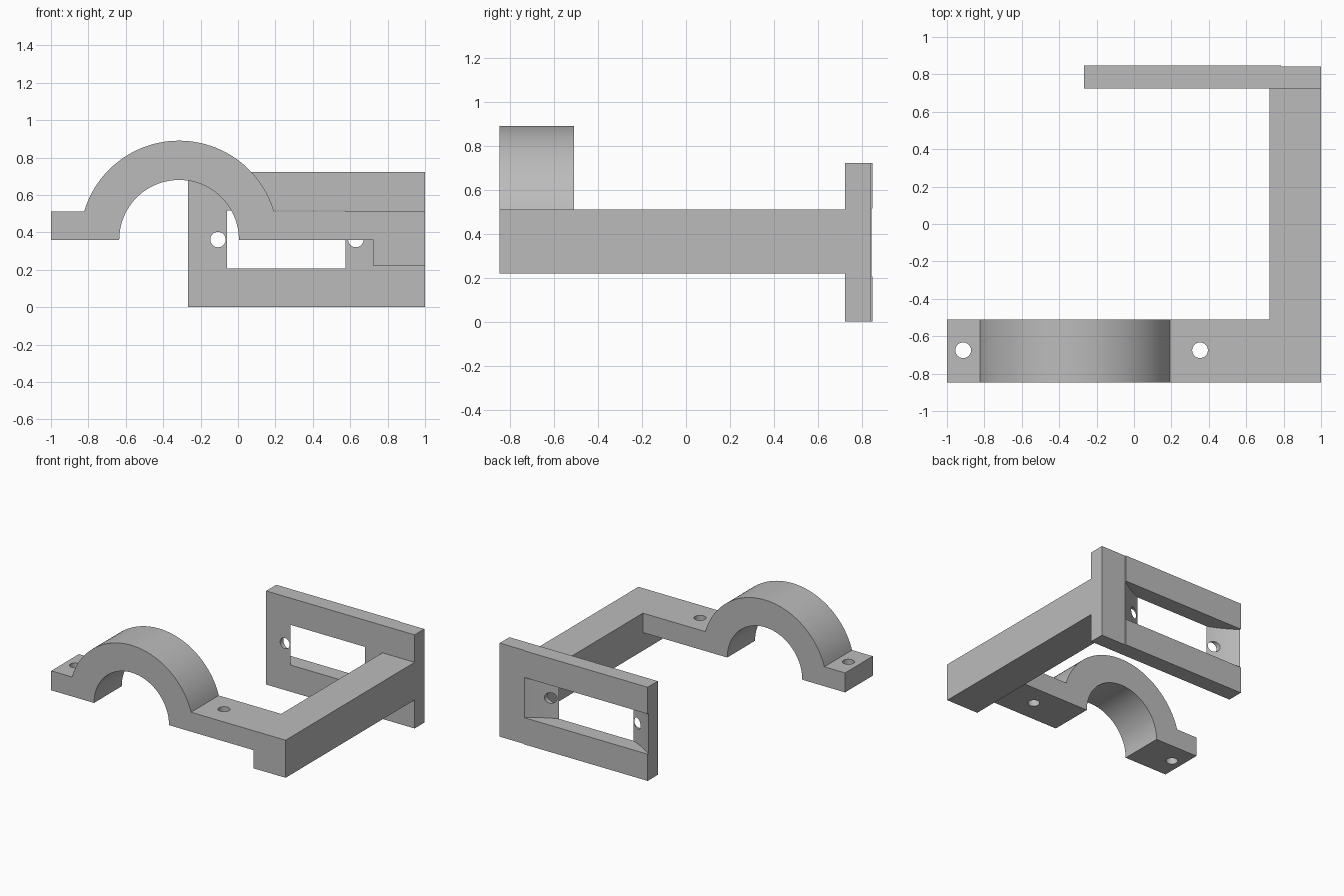
import bpy, bmesh, math
from mathutils import Matrix, Vector

if "Cube" in bpy.data.objects:
    bpy.data.objects.remove(bpy.data.objects["Cube"], do_unlink=True)

GREY = (0.5, 0.5, 0.5, 1.0)
mat = bpy.data.materials.new("plain grey")
mat.use_nodes = True
mat.diffuse_color = GREY
mat.node_tree.nodes["Principled BSDF"].inputs["Base Color"].default_value = GREY


def add_object(name, bm):
    bmesh.ops.recalc_face_normals(bm, faces=bm.faces)
    mesh = bpy.data.meshes.new(name)
    bm.to_mesh(mesh)
    bm.free()
    mesh.materials.append(mat)
    obj = bpy.data.objects.new(name, mesh)
    bpy.context.collection.objects.link(obj)
    return obj


def box(name, low, high):
    low, high = Vector(low), Vector(high)
    bm = bmesh.new()
    bmesh.ops.create_cube(bm, size=1, matrix=Matrix.Translation((low + high) / 2)
                          @ Matrix.Diagonal((*(high - low), 1)))
    return add_object(name, bm)


def cylinder(name, centre, radius, depth, along_y=False, sides=32):
    turn = Matrix.Rotation(math.pi / 2 if along_y else 0, 4, "X")
    bm = bmesh.new()
    bmesh.ops.create_cone(bm, cap_ends=True, segments=sides, radius1=radius, radius2=radius,
                          depth=depth, matrix=Matrix.Translation(centre) @ turn)
    return add_object(name, bm)


def combine(target, other, operation):
    mod = target.modifiers.new(operation.lower(), "BOOLEAN")
    mod.operation, mod.solver, mod.object = operation, "EXACT", other
    bpy.context.view_layer.objects.active = target
    bpy.ops.object.modifier_apply(modifier=mod.name)
    bpy.data.objects.remove(other, do_unlink=True)


def arc(cx, cz, radius, start, end, steps=48):
    angles = [start + (end - start) * i / steps for i in range(steps + 1)]
    return [(cx + radius * math.cos(a), cz + radius * math.sin(a)) for a in angles]


# Main dimensions
FRONT, BACK = -0.848, 0.848
BASE, DECK = 0.36, 0.51          # underside and top of the clamp feet
ARM_X, ARM_Z = 0.725, 0.22
PLATE_Y, PLATE_TOP = 0.724, 0.722
ARCH_X, OUTER, INNER = -0.315, 0.53, 0.32

# Clamp: half ring with two flat feet, extruded front to back
lift = math.asin((DECK - BASE) / OUTER)
profile = [(-1, BASE)] + arc(ARCH_X, BASE, INNER, math.pi, 0)
profile += [(ARM_X, BASE), (ARM_X, ARM_Z), (1, ARM_Z), (1, DECK)]
profile += arc(ARCH_X, BASE, OUTER, lift, math.pi - lift) + [(-1, DECK)]
bm = bmesh.new()
face = bm.faces.new([bm.verts.new((x, FRONT, z)) for x, z in profile])
swept = bmesh.ops.extrude_face_region(bm, geom=[face])["geom"]
bmesh.ops.translate(bm, vec=(0, -0.51 - FRONT, 0),
                    verts=[v for v in swept if isinstance(v, bmesh.types.BMVert)])
bracket = add_object("bracket", bm)

# Back plate: slightly stepped end strip, hollowed window and screw holes
plate = box("back_plate", (-0.267, PLATE_Y, 0), (1, BACK, PLATE_TOP))
combine(plate, box("step_cutter", (0.787, 0.842, -0.1), (1.1, 1, 0.9)), "DIFFERENCE")
combine(plate, cylinder("window_cutter", (0.258, 1.531, 0.361), 0.867, 0.31, sides=192), "DIFFERENCE")
for x in (-0.107, 0.63):
    combine(plate, cylinder("hole_cutter", (x, 0.8, 0.361), 0.041, 0.4, along_y=True), "DIFFERENCE")

# Side arm joining clamp and plate
combine(bracket, box("arm", (ARM_X, -0.6, ARM_Z), (1, 0.76, DECK)), "UNION")
combine(bracket, plate, "UNION")

# Bolt holes in the clamp feet
for x in (-0.913, 0.353):
    combine(bracket, cylinder("bolt_cutter", (x, -0.675, 0.43), 0.042, 0.4), "DIFFERENCE")

# Smooth the curves, keep the corners sharp
bpy.ops.object.select_all(action="DESELECT")
bracket.select_set(True)
bpy.context.view_layer.objects.active = bracket
bpy.ops.object.shade_smooth_by_angle(angle=math.radians(25))
